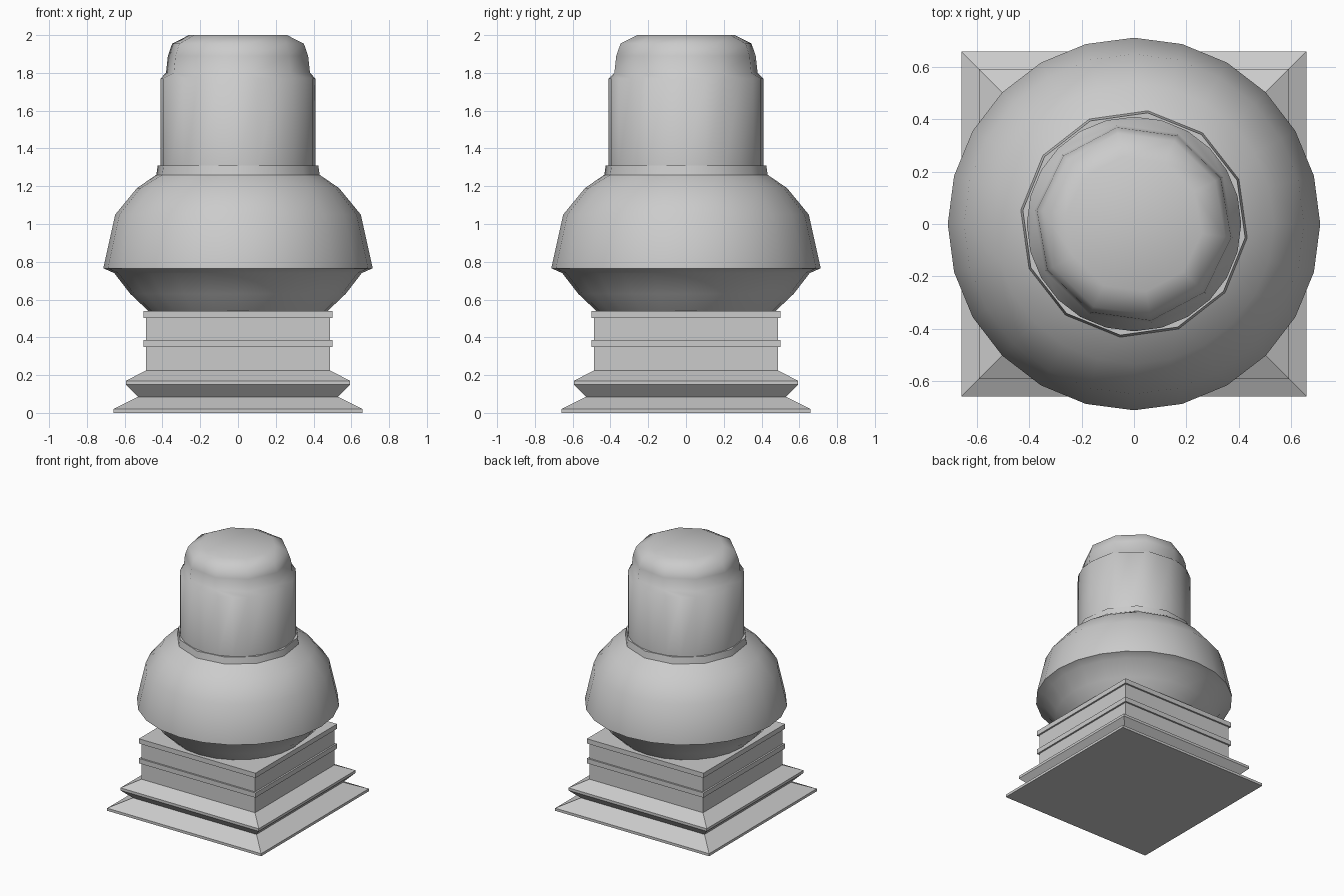
import bpy, bmesh, math

if "Cube" in bpy.data.objects:
    bpy.data.objects.remove(bpy.data.objects["Cube"])


def loft(name, rings, smooth_angle=None, square=False):
    """Stack rings (radius, z, sides, start angle) and stitch neighbours by angle."""
    bm = bmesh.new()
    loops = []
    for r, z, n, deg in rings:
        a0 = math.radians(deg)
        loops.append([bm.verts.new((r * math.cos(a0 + math.tau * i / n),
                                    r * math.sin(a0 + math.tau * i / n), z))
                      for i in range(n)])
    for k in range(len(loops) - 1):
        a, b = loops[k], loops[k + 1]
        na, nb = len(a), len(b)
        if na == nb and rings[k][3] == rings[k + 1][3]:
            for i in range(na):
                j = (i + 1) % na
                bm.faces.new((a[i], a[j], b[j], b[i]))
            continue
        # different side counts: advance whichever ring lags in angle
        i = j = 0
        while i < na or j < nb:
            ang_a = rings[k][3] + 360 * (i + 1) / na
            ang_b = rings[k + 1][3] + 360 * (j + 1) / nb
            if j >= nb or (i < na and ang_a <= ang_b):
                bm.faces.new((a[i % na], a[(i + 1) % na], b[j % nb]))
                i += 1
            else:
                bm.faces.new((a[i % na], b[(j + 1) % nb], b[j % nb]))
                j += 1
    bm.faces.new(loops[0][::-1])
    bm.faces.new(loops[-1])
    bmesh.ops.recalc_face_normals(bm, faces=bm.faces)
    me = bpy.data.meshes.new(name)
    bm.to_mesh(me)
    bm.free()
    ob = bpy.data.objects.new(name, me)
    bpy.context.collection.objects.link(ob)
    if smooth_angle:
        bpy.ops.object.select_all(action='DESELECT')
        ob.select_set(True)
        bpy.context.view_layer.objects.active = ob
        bpy.ops.object.shade_smooth_by_angle(angle=math.radians(smooth_angle))
    return ob


# Square moulded pedestal (half width, z)
pedestal = [(0.66, 0), (0.66, 0.02), (0.53, 0.085), (0.593, 0.15), (0.593, 0.17),
            (0.487, 0.225), (0.487, 0.35), (0.50, 0.35), (0.50, 0.387),
            (0.487, 0.387), (0.487, 0.503), (0.50, 0.503), (0.50, 0.54)]
loft("pedestal", [(h * math.sqrt(2), z, 4, 45) for h, z in pedestal])

# Round body: flared bowl below the rim, rounded shoulder and 12-sided collar above
bowl = [(0.475, 0.54), (0.57, 0.63), (0.655, 0.74), (0.712, 0.765),
        (0.712, 0.772), (0.65, 1.05), (0.535, 1.19)]
loft("body", [(r, z, 24, 0) for r, z in bowl]
     + [(0.436, 1.26, 12, -7), (0.428, 1.31, 12, -7)], 40)

# Upper cylinder with a 10-sided rounded cap
cap = [(0.385, 1.80), (0.375, 1.89), (0.352, 1.955), (0.262, 2.0)]
loft("cylinder_and_cap", [(0.41, 1.30, 24, 0), (0.41, 1.77, 24, 0)]
     + [(r, z, 10, -8) for r, z in cap], 50)
